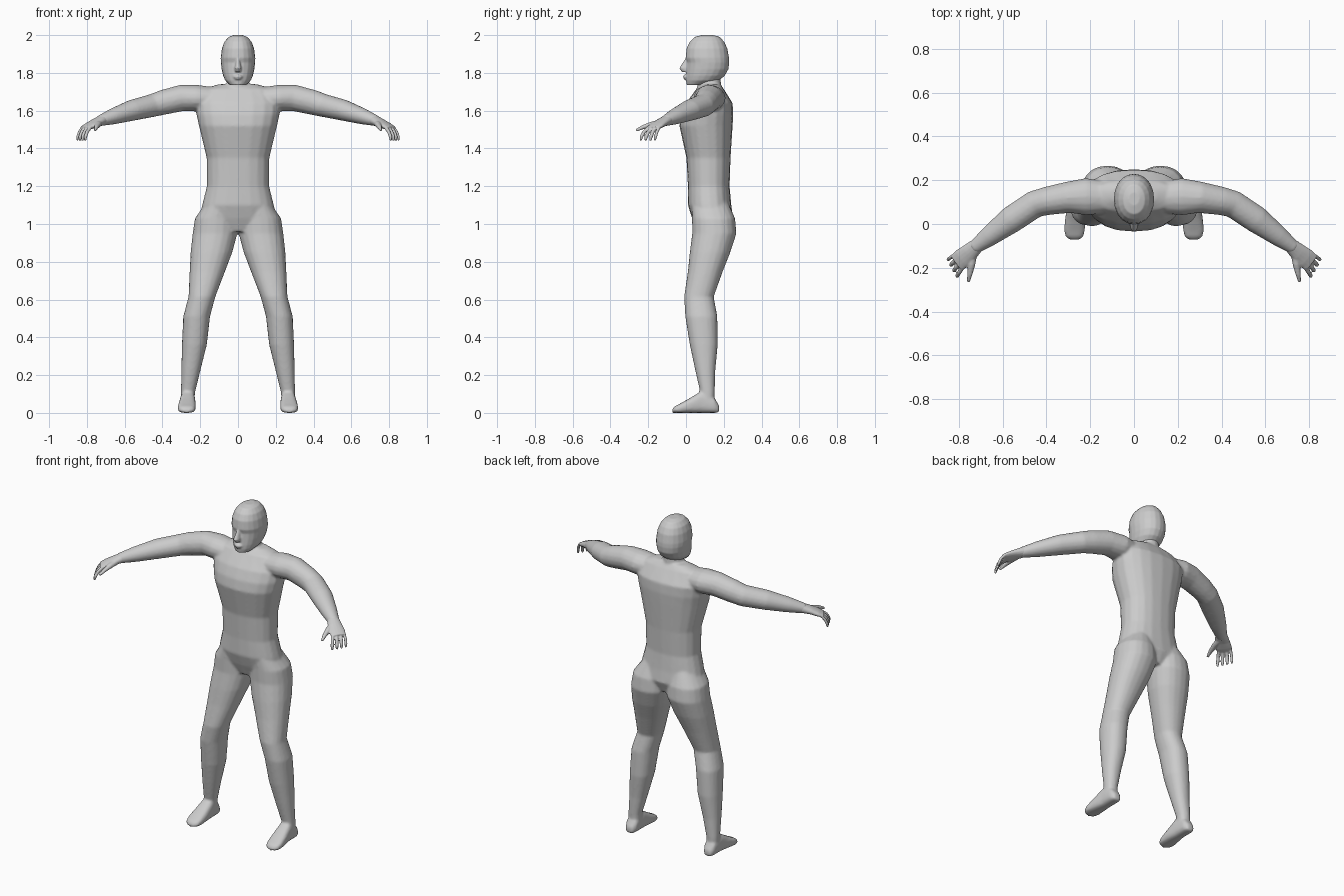
import bpy, bmesh, math
from mathutils import Vector as V


def loft(bm, rings, n=20):
    """Closed skin through rings of (centre, u, v, exponent)."""
    loops = []
    for c, u, v, e in rings:
        loop = []
        for i in range(n):
            a = 2 * math.pi * i / n
            ca, sa = math.cos(a), math.sin(a)
            p = c + u * math.copysign(abs(ca) ** (2 / e), ca) + v * math.copysign(abs(sa) ** (2 / e), sa)
            loop.append(bm.verts.new(p))
        loops.append(loop)
    for a, b in zip(loops, loops[1:]):
        for i in range(n):
            j = (i + 1) % n
            bm.faces.new((a[i], a[j], b[j], b[i]))
    bm.faces.new(loops[0])
    bm.faces.new(loops[-1])


def stack(bm, rows, s=1, e=2.2):
    """Horizontal sections: z, x min, x max, y front, y back."""
    loft(bm, [(V((s * (a + b) / 2, (f + k) / 2, z)), V(((b - a) / 2, 0, 0)),
               V((0, (k - f) / 2, 0)), e) for z, a, b, f, k in rows])


def limb(bm, rows, s=1, n=16, e=2):
    """Tube along points: x, y, z, horizontal radius, vertical radius."""
    pts = [V((s * r[0], r[1], r[2])) for r in rows]
    rings = []
    for i, r in enumerate(rows):
        d = (pts[min(i + 1, len(pts) - 1)] - pts[max(i - 1, 0)]).normalized()
        u = d.cross(V((0, 0, 1))).normalized()
        rings.append((pts[i], u * r[3], u.cross(d) * r[4], e))
    loft(bm, rings, n)


def finish(name, bm, voxel, smooth):
    bmesh.ops.recalc_face_normals(bm, faces=bm.faces)
    me = bpy.data.meshes.new(name)
    bm.to_mesh(me)
    bm.free()
    ob = bpy.data.objects.new(name, me)
    bpy.context.collection.objects.link(ob)
    m = ob.modifiers.new("fuse", 'REMESH')
    m.mode = 'VOXEL'
    m.voxel_size = voxel
    m.use_smooth_shade = True
    m = ob.modifiers.new("soften", 'SMOOTH')
    m.factor = 0.5
    m.iterations = smooth
    return ob


# Body: torso and neck
bm = bmesh.new()
torso = [(1.74, .10, .09, .18), (1.715, .19, .055, .20), (1.64, .225, .0, .247),
         (1.58, .22, -.025, .25), (1.52, .207, -.035, .247), (1.35, .166, .002, .236),
         (1.2, .165, .01, .231), (1.1, .19, .01, .24), (1.03, .205, .032, .25), (.96, .09, .06, .22)]
stack(bm, [(z, -w, w, f, k) for z, w, f, k in torso], e=2.3)
stack(bm, [(1.65, -.075, .075, .05, .21), (1.74, -.058, .058, .06, .185), (1.83, -.055, .055, .065, .18)], e=2)

# Body: legs, feet and arms on both sides
leg = [(1.12, .03, .165, .03, .22), (1.03, .005, .228, .032, .26), (.95, .003, .24, .033, .267),
       (.85, .03, .251, .02, .235), (.75, .068, .256, .01, .195), (.615, .12, .262, -.01, .147),
       (.51, .148, .29, -.004, .166), (.36, .165, .297, .02, .168), (.22, .2, .3, .05, .155),
       (.11, .227, .302, .075, .152), (.04, .232, .302, .075, .15)]
foot = [(.175, .266, .022, .04), (.15, .266, .036, .08), (.08, .266, .040, .115), (.02, .269, .046, .078),
        (-.03, .272, .048, .05), (-.058, .272, .040, .036), (-.072, .272, .022, .022)]
arm = [(.10, .12, 1.66, .07, .06), (.22, .125, 1.667, .085, .07), (.30, .122, 1.667, .072, .07),
       (.40, .105, 1.643, .065, .066), (.455, .09, 1.627, .063, .061), (.56, .02, 1.602, .062, .056),
       (.66, -.055, 1.57, .047, .043), (.735, -.112, 1.545, .031, .028)]
for s in (1, -1):
    stack(bm, leg, s)
    loft(bm, [(V((s * x, y, h / 2)), V((w, 0, 0)), V((0, 0, h / 2)), 2.8) for y, x, w, h in foot])
    limb(bm, arm, s)
finish("body", bm, .008, 4)

# Head with nose, lips and ridge of the brow
bm = bmesh.new()
head = [(2.0, .025, .085, .145), (1.99, .05, .045, .18), (1.965, .072, .02, .202), (1.93, .085, .003, .219),
        (1.88, .092, -.002, .228), (1.855, .091, .006, .229), (1.82, .087, .003, .225),
        (1.785, .079, .0, .205), (1.76, .068, .0, .175), (1.735, .042, .004, .10)]
stack(bm, [(z, -w, w, f, k) for z, w, f, k in head], e=2.1)
stack(bm, [(1.875, -.008, .008, -.004, .03), (1.825, -.018, .018, -.036, .03), (1.805, -.016, .016, -.022, .03)], e=2)
stack(bm, [(1.79, -.018, .018, -.010, .03), (1.78, -.026, .026, -.016, .03), (1.765, -.02, .02, -.010, .03)], e=2)
finish("head", bm, .005, 3)

# Hands: palm, four fingers and thumb
for s, name in ((1, "left_hand"), (-1, "right_hand")):
    bm = bmesh.new()
    limb(bm, [(.715, -.096, 1.552, .033, .029), (.755, -.133, 1.535, .042, .022),
              (.785, -.158, 1.52, .047, .018), (.812, -.178, 1.507, .042, .012)], s)
    for t, r in ((-.034, .0085), (-.012, .01), (.011, .01), (.034, .0095)):
        x, y = .80 - .6 * t, -.168 - .8 * t
        limb(bm, [(x, y, 1.514, r, r), (x + .019, y - .02 - .2 * t, 1.488, r, r),
                  (x + .028, y - .031 - .3 * t, 1.462, r, r),
                  (x + .030, y - .034 - .3 * t, 1.442, r * .6, r * .6)], s, 10)
    limb(bm, [(.735, -.135, 1.535, .02, .018), (.742, -.185, 1.526, .017, .015),
              (.75, -.23, 1.512, .012, .011), (.757, -.264, 1.496, .007, .007)], s, 10)
    finish(name, bm, .004, 2)
